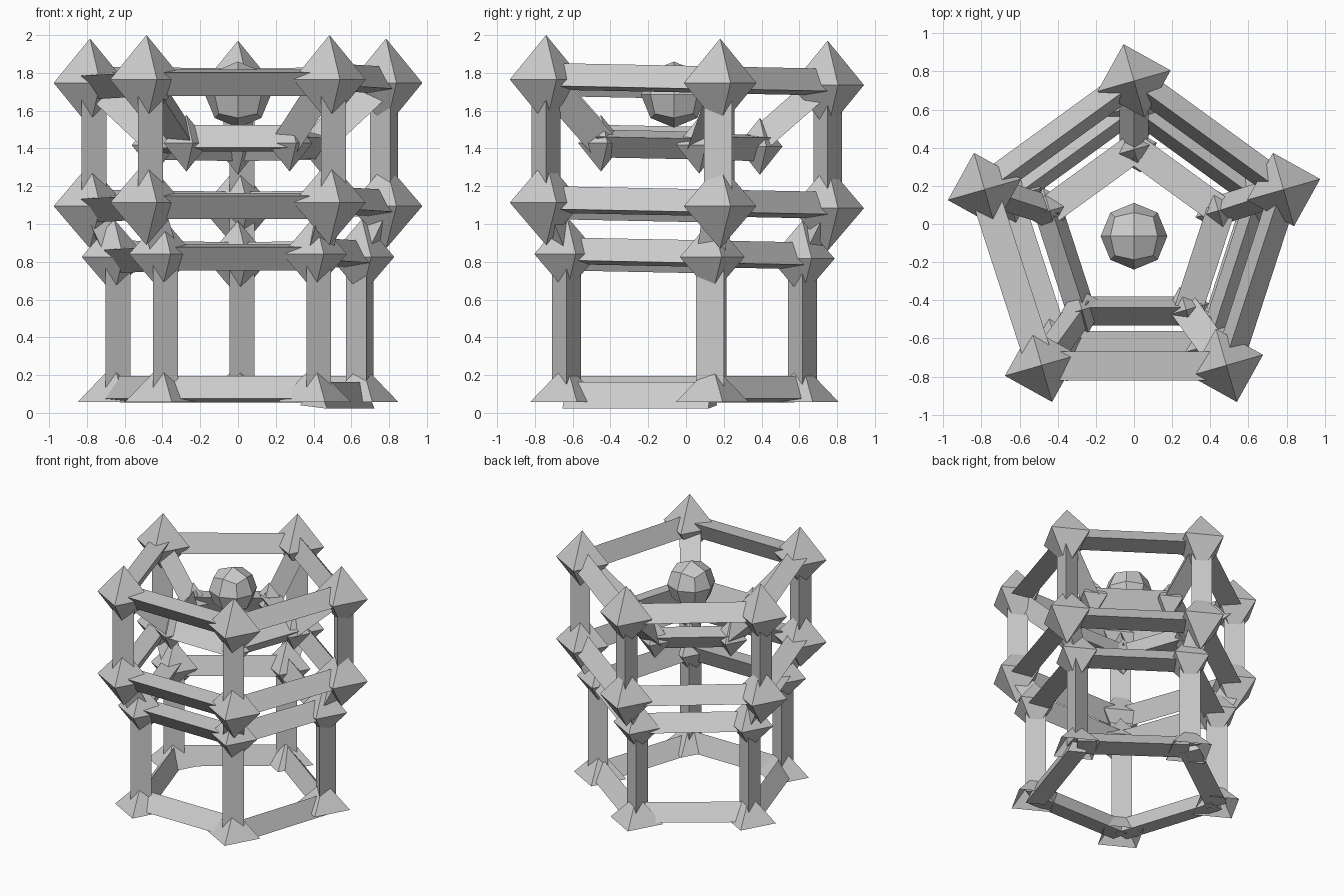
import bpy, bmesh, math
from mathutils import Vector

if "Cube" in bpy.data.objects:
    bpy.data.objects.remove(bpy.data.objects["Cube"])

CY = -0.074          # axis of the pentagonal frame
COL = bpy.context.scene.collection
UP = Vector((0, 0, 1))
R = 0.088            # radius of the triangular bar section


def add(name, bm):
    bmesh.ops.recalc_face_normals(bm, faces=bm.faces)
    me = bpy.data.meshes.new(name)
    bm.to_mesh(me)
    bm.free()
    ob = bpy.data.objects.new(name, me)
    COL.objects.link(ob)
    return ob


def ring(r, z, tilt=0.02):
    """Five corner points, slightly higher at the front."""
    pts = []
    for i in range(5):
        a = math.radians(90 + 72 * i)
        y = r * math.sin(a)
        pts.append(Vector((r * math.cos(a), CY + y, z - tilt * y)))
    return pts


def bar(name, a, b, angle, r=R):
    """Triangular bar from a to b; angle turns its first edge."""
    d = (b - a).normalized()
    if abs(d.z) > 0.85:                      # upright: angle from +x
        u = (Vector((1, 0, 0)) - d * d.x).normalized()
        v = d.cross(u)
    else:                                    # level: angle from inward to up
        u = UP.cross(d).normalized()
        v = d.cross(u)
    bm = bmesh.new()
    ends = []
    for p in (a, b):
        ends.append([bm.verts.new(
            p + r * (u * math.cos(math.radians(angle + 120 * k))
                     + v * math.sin(math.radians(angle + 120 * k))))
            for k in range(3)])
    for e in ends:
        bm.faces.new(e)
    for k in range(3):
        n = (k + 1) % 3
        bm.faces.new((ends[0][k], ends[0][n], ends[1][n], ends[1][k]))
    add(name, bm)


def node(name, p, r, h, half=False):
    """Octahedral joint, or an open pyramid foot."""
    bm = bmesh.new()
    q = []
    for i in range(4):
        a = math.radians(16 + 90 * i)
        q.append(bm.verts.new(p + Vector((r * math.cos(a), r * math.sin(a), 0))))
    for s in ((1,) if half else (1, -1)):
        tip = bm.verts.new(p + Vector((0, 0, s * h)))
        for i in range(4):
            bm.faces.new((q[i], q[(i + 1) % 4], tip))
    add(name, bm)


def loop(name, pts, angles):
    for i in range(5):
        bar(name, pts[i], pts[(i + 1) % 5], angles[i])


def link(name, pa, pb, angles):
    for a, b, t in zip(pa, pb, angles):
        bar(name, a, b, t)


# Ring corner points from top to bottom
top = ring(0.824, 1.752)
mid = ring(0.824, 1.10)
low = ring(0.69, 0.83)
base = ring(0.69, 0.108, 0.0)
inner = ring(0.465, 1.43)

# Horizontal ring bars: ridge up or ridge down
U, D = 82, 276
loop("top_ring_bar", top, (U, D, D, U, U))
loop("middle_ring_bar", mid, (U, D, D, U, U))
loop("lower_ring_bar", low, (U, D, D, U, U))
loop("inner_ring_bar", inner, (D, U, U, 284, D))
base_angles = (U, U, U, 97, U)
for i in range(5):
    drop = Vector((0, 0, -0.033 if i == 3 else 0))
    bar("base_ring_bar", base[i] + drop, base[(i + 1) % 5] + drop, base_angles[i])

# Posts and braces
post = (0, 0, 0, 0, 45)
link("upper_post", mid, top, post)
link("waist_strut", low, mid, post)
link("lower_post", base, low, post)
link("inner_brace", inner, top, (90, 90, 90, 270, 90))

# Joints
for p in top:
    node("top_joint", p, 0.2, 0.235)
for p in mid:
    node("middle_joint", p, 0.2, 0.225)
for p in low:
    node("lower_joint", p, 0.178, 0.2)
for p in inner:
    node("inner_joint", p - Vector((0, 0, 0.01)), 0.125, 0.15)
for p in base:
    node("foot", p - Vector((0, 0, 0.05)), 0.2, 0.2, half=True)

# Central faceted ball: each cube face split in four and rounded
bm = bmesh.new()
bmesh.ops.create_cube(bm, size=1)
bmesh.ops.subdivide_edges(bm, edges=bm.edges[:], cuts=1, use_grid_fill=True)
for v in bm.verts:
    v.co = v.co.normalized() * 0.175 + Vector((0, CY + 0.01, 1.685))
add("centre_ball", bm)
